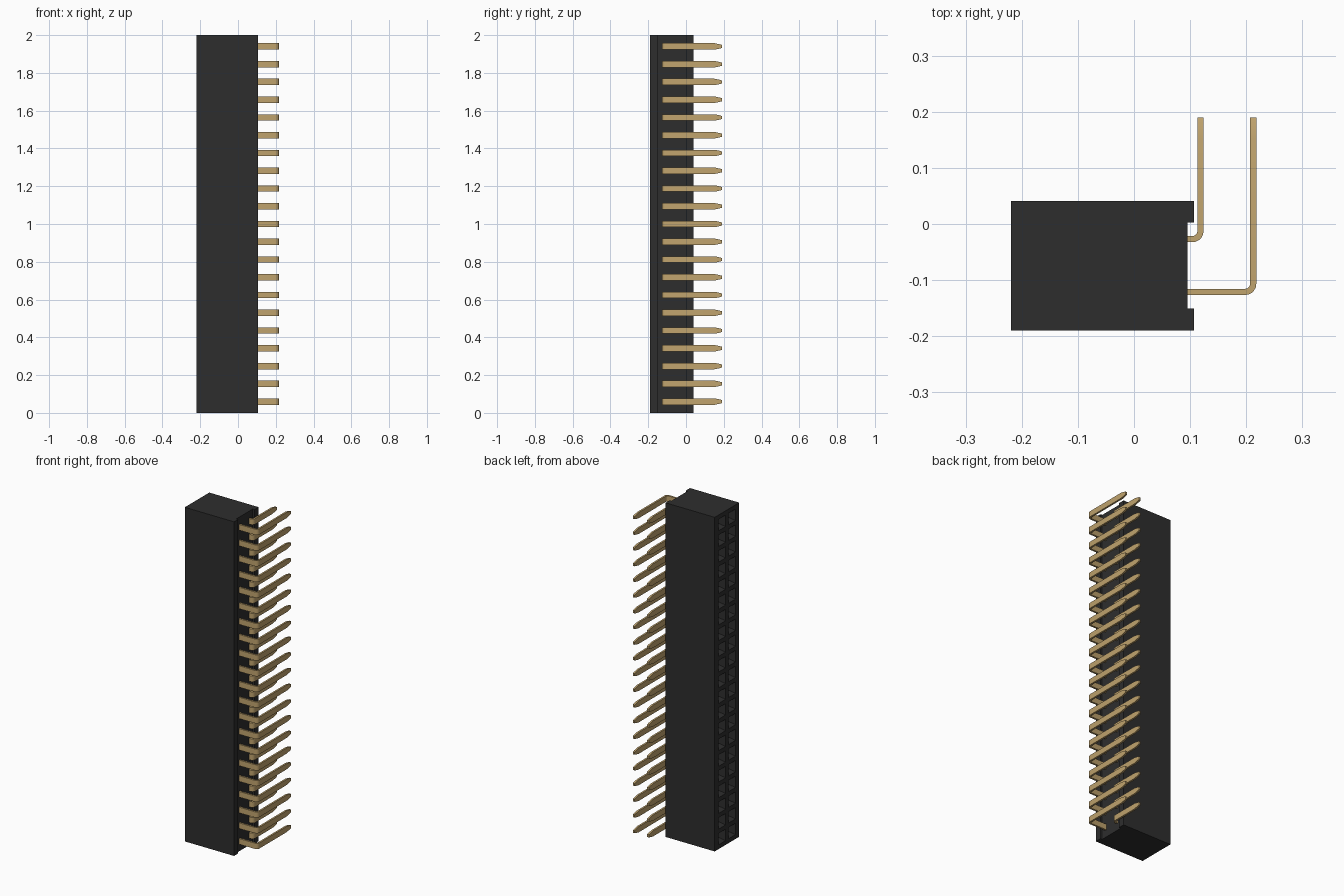
import bpy, bmesh, math
from mathutils import Vector

old = bpy.data.objects.get("Cube")
if old:
    bpy.data.objects.remove(old, do_unlink=True)

COUNT, PITCH, Z0 = 21, 0.094, 0.06
ROWS = (-0.121, -0.027)          # y of the two pin rows
X_FACE, X_BACK, X_RECESS = -0.219, 0.107, 0.095
Y_MIN, Y_MAX = -0.19, 0.041
Y_MID = sum(ROWS) / 2


def material(name, color, rough):
    m = bpy.data.materials.new(name)
    m.use_nodes = True
    m.diffuse_color = (*color, 1)
    b = m.node_tree.nodes["Principled BSDF"]
    b.inputs["Base Color"].default_value = (*color, 1)
    b.inputs["Roughness"].default_value = rough
    return m


def make_object(name, bm, mat):
    bmesh.ops.recalc_face_normals(bm, faces=bm.faces)
    me = bpy.data.meshes.new(name)
    bm.to_mesh(me)
    bm.free()
    me.materials.append(mat)
    ob = bpy.data.objects.new(name, me)
    bpy.context.collection.objects.link(ob)
    return ob


black = material("black plastic", (0.027, 0.027, 0.027), 0.6)
gold = material("gold metal", (0.53, 0.37, 0.155), 0.5)

# Housing: C-shaped profile, extruded upwards
bm = bmesh.new()
profile = [(X_FACE, Y_MIN), (X_BACK, Y_MIN), (X_BACK, -0.151), (X_RECESS, -0.151),
           (X_RECESS, 0.003), (X_BACK, 0.003), (X_BACK, Y_MAX), (X_FACE, Y_MAX)]
base = bm.faces.new([bm.verts.new((x, y, 0)) for x, y in profile])
ext = bmesh.ops.extrude_face_region(bm, geom=[base])
bmesh.ops.translate(bm, vec=(0, 0, 2),
                    verts=[v for v in ext["geom"] if isinstance(v, bmesh.types.BMVert)])
if not any(f.calc_center_median().z < 1e-6 for f in bm.faces):
    bm.faces.new([v for v in base.verts])
bmesh.ops.recalc_face_normals(bm, faces=bm.faces)

# Cut the mating face into one cell per socket
cuts = [((0, 0, Z0 + (i + 0.5) * PITCH), (0, 0, 1)) for i in range(COUNT - 1)]
cuts.append(((0, Y_MID, 0), (0, 1, 0)))
for co, no in cuts:
    bmesh.ops.bisect_plane(bm, geom=bm.verts[:] + bm.edges[:] + bm.faces[:],
                           plane_co=co, plane_no=no)

# Sockets: square opening, funnel, deep hole
cells = [f for f in bm.faces if all(abs(v.co.x - X_FACE) < 1e-5 for v in f.verts)]
for f in cells:
    c = f.calc_center_median()
    py = min(ROWS, key=lambda y: abs(y - c.y))
    pz = Z0 + PITCH * round((c.z - Z0) / PITCH)
    ring = list(f.verts)
    signs = [(math.copysign(1, v.co.y - c.y), math.copysign(1, v.co.z - c.z)) for v in ring]
    bm.faces.remove(f)
    for half, depth in ((0.034, 0), (0.020, 0.03), (0.020, 0.22)):
        new = [bm.verts.new((X_FACE + depth, py + sy * half, pz + sz * half))
               for sy, sz in signs]
        for i in range(4):
            j = (i + 1) % 4
            bm.faces.new((ring[i], ring[j], new[j], new[i]))
        ring = new
    bm.faces.new(ring)
make_object("housing", bm, black)


# Right-angle flat pins: strip swept along x, round a bend, then along +y
def pin_row(name, y, x_out):
    thick, half, r_out, tip = 0.011, 0.017, 0.020, 0.19
    y_out = y - thick / 2
    r_in = r_out - thick
    centre = Vector((x_out - r_out, y_out + r_out))
    stations = [((0.08, y_out), (0.08, y_out + thick), half)]
    for k in range(6):
        a = math.radians(-90 + 18 * k)
        d = Vector((math.cos(a), math.sin(a)))
        stations.append((centre + d * r_out, centre + d * r_in, half))
    for yy, h in ((0.152, half), (0.18, 0.011), (tip, 0.008)):
        stations.append(((x_out, yy), (x_out - thick, yy), h))
    bm = bmesh.new()
    ring = None
    for o, i, h in stations:
        new = [bm.verts.new((p[0], p[1], Z0 + s * h))
               for p, s in ((o, -1), (o, 1), (i, 1), (i, -1))]
        if ring:
            for k in range(4):
                j = (k + 1) % 4
                bm.faces.new((ring[k], ring[j], new[j], new[k]))
        else:
            bm.faces.new(new)
        ring = new
    bm.faces.new(ring)
    ob = make_object(name, bm, gold)
    arr = ob.modifiers.new("pins", 'ARRAY')
    arr.count = COUNT
    arr.use_relative_offset = False
    arr.use_constant_offset = True
    arr.constant_offset_displace = (0, 0, PITCH)
    bpy.ops.object.select_all(action='DESELECT')
    ob.select_set(True)
    bpy.context.view_layer.objects.active = ob
    bpy.ops.object.shade_smooth_by_angle(angle=math.radians(25))


pin_row("long_pins", ROWS[0], 0.218)
pin_row("short_pins", ROWS[1], 0.124)
